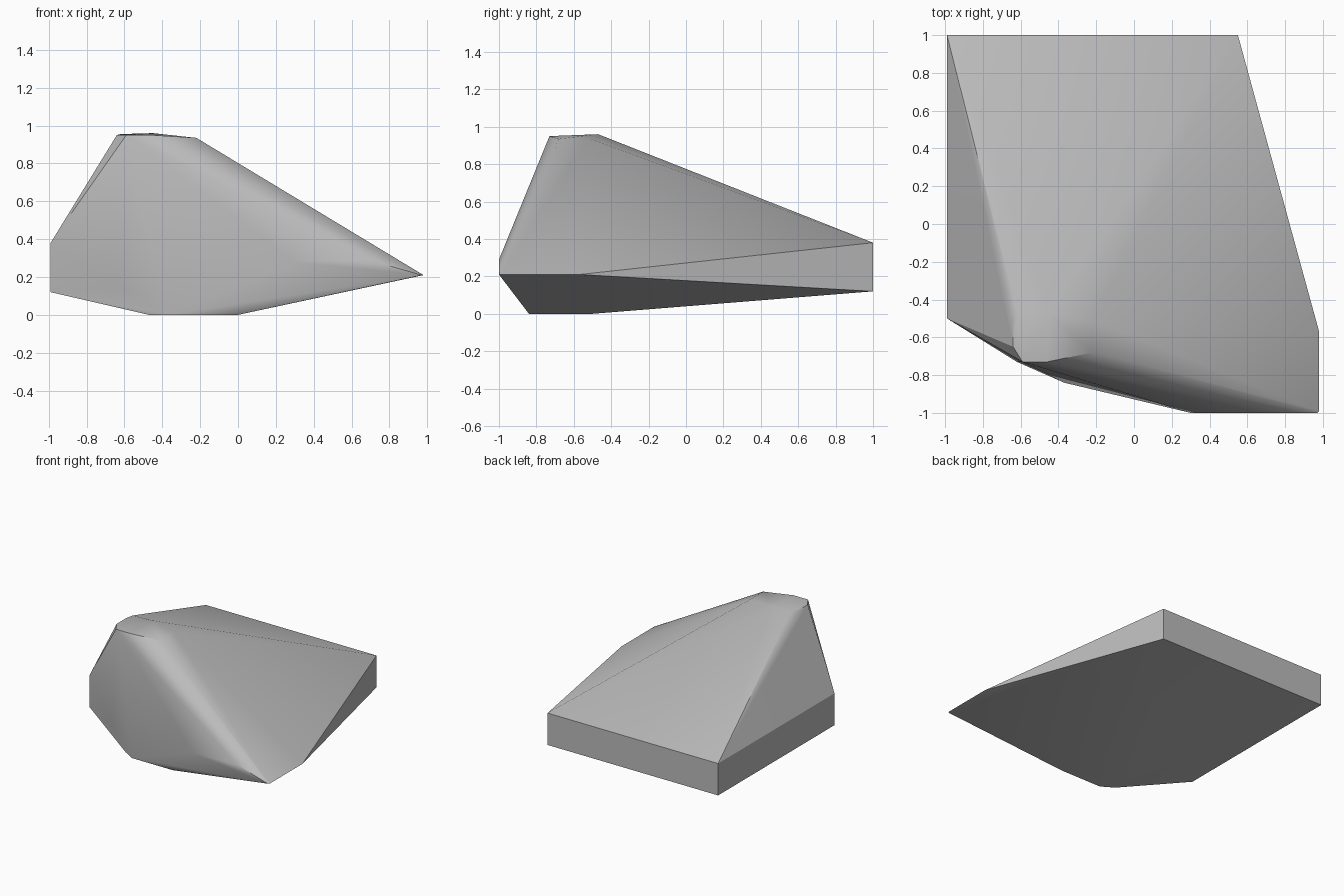
import bpy
import bmesh
import math

cube = bpy.data.objects.get("Cube")
if cube:
    bpy.data.objects.remove(cube, do_unlink=True)

# Corner rings of the boulder, one per level
crown = [(-0.64, -0.53, 0.95), (-0.64, -0.65, 0.95), (-0.59, -0.73, 0.95),
         (-0.46, -0.73, 0.95), (-0.22, -0.68, 0.935), (-0.22, -0.51, 0.935),
         (-0.45, -0.47, 0.96), (-0.62, -0.47, 0.955)]
shoulder = [(0.98, -0.57, 0.21), (0.98, -0.99, 0.21), (0.97, -1, 0.21),
            (0.69, -1, 0.29), (0.3, -1, 0.28), (-0.62, -0.73, 0.14)]
foot = [(-0.47, -0.5, 0), (-0.47, -0.78, 0), (-0.37, -0.84, 0),
        (0, -0.84, 0), (0, -0.5, 0)]
# Upright walls at the back and left
walls = [(x, y, z) for z in (0.12, 0.38)
         for x, y in ((-0.99, 1), (0.55, 1), (-0.99, -0.5))]

# Wrap the corners in a faceted hull
bm = bmesh.new()
for corner in crown + shoulder + foot + walls:
    bm.verts.new(corner)
hull = bmesh.ops.convex_hull(bm, input=bm.verts)
loose = {v for v in hull["geom_interior"] + hull["geom_unused"]
         if isinstance(v, bmesh.types.BMVert)}
bmesh.ops.delete(bm, geom=list(loose), context="VERTS")
bmesh.ops.dissolve_limit(bm, angle_limit=math.radians(1),
                         verts=bm.verts, edges=bm.edges)
bmesh.ops.recalc_face_normals(bm, faces=bm.faces)
mesh = bpy.data.meshes.new("boulder")
bm.to_mesh(mesh)
bm.free()

# Grey stone
stone = bpy.data.materials.new("grey stone")
stone.use_nodes = True
grey = (0.5, 0.5, 0.5, 1)
stone.diffuse_color = grey
stone.node_tree.nodes["Principled BSDF"].inputs["Base Color"].default_value = grey
mesh.materials.append(stone)

boulder = bpy.data.objects.new("boulder", mesh)
bpy.context.collection.objects.link(boulder)
bpy.context.view_layer.objects.active = boulder
boulder.select_set(True)
bpy.ops.object.shade_smooth_by_angle(angle=math.radians(30))
